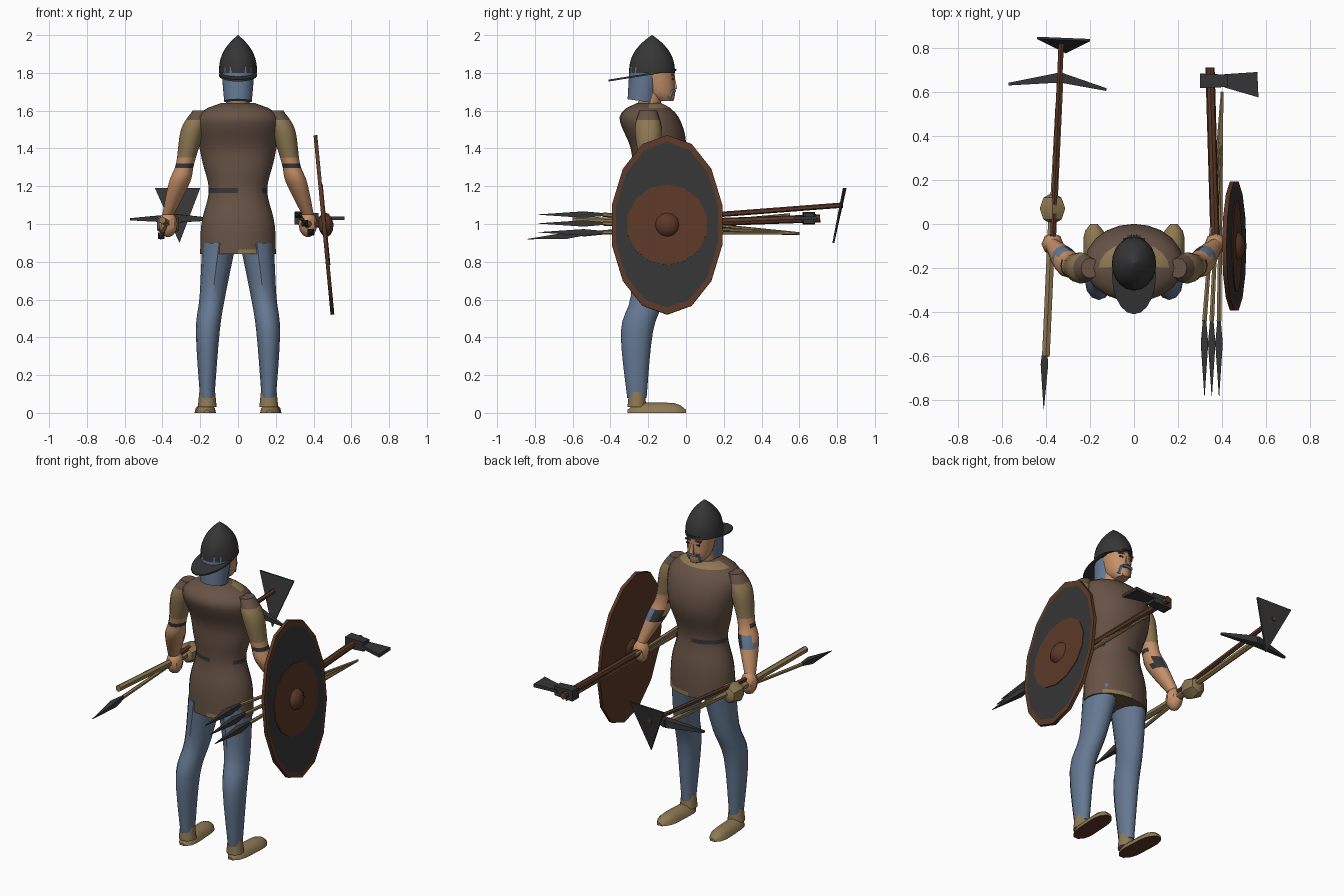
import bpy, bmesh, math
from mathutils import Vector, Quaternion

default_cube = bpy.data.objects.get("Cube")
if default_cube:
    bpy.data.objects.remove(default_cube)

UP = Vector((0, 0, 1))
FORWARD = Vector((0, 1, 0))
SIDEWAYS = Vector((1, 0, 0))
SIDES = {"left": 1, "right": -1}
made = []


def material(name, *rgb):
    mat = bpy.data.materials.new(name)
    mat.use_nodes = True
    mat.diffuse_color = (*rgb, 1)
    mat.node_tree.nodes["Principled BSDF"].inputs["Base Color"].default_value = (*rgb, 1)
    return mat


BROWN = material("tunic_brown", .135, .085, .06)
BLUE = material("trouser_blue", .13, .19, .29)
SKIN = material("skin", .56, .28, .14)
KHAKI = material("khaki", .27, .19, .085)
IRON = material("iron", .036, .036, .036)
WOOD = material("wood", .105, .04, .02)


def skin_loops(name, loops, color):
    """Join closed loops of points and cap both ends; color is a material or rule(loop, centre)."""
    bm = bmesh.new()
    loops = [[bm.verts.new(point) for point in loop] for loop in loops]
    faces = [(-1, bm.faces.new(loops[0])), (len(loops), bm.faces.new(loops[-1]))]
    for i, (low, high) in enumerate(zip(loops, loops[1:])):
        for k in range(len(low)):
            faces.append((i, bm.faces.new((low[k - 1], low[k], high[k], high[k - 1]))))
    used = []
    for i, face in faces:
        mat = color(i, face.calc_center_median()) if callable(color) else color
        if mat not in used:
            used.append(mat)
        face.material_index = used.index(mat)
    bmesh.ops.recalc_face_normals(bm, faces=bm.faces)
    mesh = bpy.data.meshes.new(name)
    bm.to_mesh(mesh)
    bm.free()
    for mat in used:
        mesh.materials.append(mat)
    obj = bpy.data.objects.new(name, mesh)
    bpy.context.collection.objects.link(obj)
    made.append(obj)


def loft(name, rings, color, sides=12, axis=UP, deep=1, floor=-1):
    """Skin rings (x, y, z, radius) set across the axis; deep stretches their second direction."""
    turn = axis.to_track_quat('Z', 'Y') if axis.xy.length else Quaternion()
    start, grow = (math.pi / 4, math.sqrt(2)) if sides == 4 else (math.pi / 2, 1)
    loops = []
    for *centre, radius in rings:
        loop = []
        for k in range(sides):
            angle = start + math.tau * k / sides
            flat = Vector((math.cos(angle), deep * math.sin(angle), 0))
            point = Vector(centre) + turn @ flat * radius * grow
            point.z = max(point.z, floor)
            loop.append(point)
        loops.append(loop)
    skin_loops(name, loops, color)


def curve(rings, steps=4):
    """Resample a few rings along a smooth spline."""
    keys = [Vector(ring) for ring in rings]
    keys = [keys[0], *keys, keys[-1]]
    result = []
    for a, b, c, d in zip(keys, keys[1:], keys[2:], keys[3:]):
        for step in range(steps):
            t = step / steps
            bend = (a * 2 - b * 5 + c * 4 - d) * t + (b * 3 - a - c * 3 + d) * t * t
            result.append(b + ((c - a) + bend) * t / 2)
    return result + [keys[-1]]


def rod(name, start, end, radius, color, sides=6, end_radius=None):
    start, end = Vector(start), Vector(end)
    loft(name, [(*start, radius), (*end, end_radius or radius)], color, sides, end - start)


def blob(name, centre, half_axis, radius, color, sides=12, steps=6):
    angles = [math.pi * k / steps for k in range(steps + 1)]
    rings = [(*(centre - half_axis * math.cos(a)), radius * max(math.sin(a), .1)) for a in angles]
    loft(name, rings, color, sides, half_axis)


def box(name, centre, width, depth, height, color):
    half = UP * height / 2
    rings = [(*(Vector(centre) + end), width / 2) for end in (-half, half)]
    loft(name, rings, color, 4, deep=depth / width)


def plate(name, points, offset, color):
    points = [Vector(point) for point in points]
    skin_loops(name, [points, [point + offset for point in points]], color)


def bump(z, middle, spread):
    return math.exp(-((z - middle) / spread) ** 2)


# Tunic with waist, chest and rounded shoulders
def tunic_ring(z):
    close = math.sqrt(1 - (max(z - 1.55, 0) / .1) ** 2)
    radius = .2 - .045 * bump(z, 1.18, .13) + .025 * bump(z, 1.52, .1)
    y = -.165 + .02 * bump(z, 1.38, .1) - .035 * bump(z, 1.6, .1)
    return (0, y, z, radius * close)


def tunic_color(i, centre):
    belt = i == 13 and (-.16 < centre.x < 0 or centre.x > .12)
    hem = i == 0 and 0 < centre.x < .15
    collar = i == 31 and centre.y > -.2
    return IRON if belt else KHAKI if hem or collar else BROWN


loft("tunic", [tunic_ring(.84 + k / 40) for k in range(33)], tunic_color, 20, deep=.72)


# Legs, shoes, arms and hands on both sides
def shoe_ring(t, side):
    rounding = 1 - abs(2 * t - 1) ** 5 * .7
    return (side * (.165 + t / 60), -.31 * (1 - t), 0, .054 * rounding)


def shoe_color(i, centre):
    return WOOD if centre.z < .002 else KHAKI


def arm_color(i, centre):
    if centre.z > 1.37:
        return BROWN if centre.z > 1.54 else KHAKI
    if 1.29 < centre.z < 1.33 and centre.y < -.16:
        return IRON
    if 1.2 < centre.z < 1.26 and centre.y > -.15:
        return BLUE if abs(centre.x) > .31 else IRON
    return SKIN


hands = {}
for label, s in SIDES.items():
    hip = (s * .1, -.17, .9, .09)
    thigh = (s * .135, -.2, .62, .068)
    calf = (s * .16, -.26, .43, .063)
    ankle = (s * .163, -.26, .08, .038)
    loft(label + "_leg", curve((hip, thigh, calf, ankle)), BLUE, deep=1.35)
    rings = [shoe_ring(k / 10, s) for k in range(11)]
    loft(label + "_shoe", rings, shoe_color, axis=FORWARD, floor=0)
    rod(label + "_shoe_cuff", (s * .163, -.26, .03), (s * .163, -.26, .11), .05, KHAKI, 12, .042)

    shoulder = (s * .2, -.2, 1.6, .04)
    upper_arm = (s * .24, -.2, 1.5, .062)
    elbow = (s * .28, -.19, 1.32, .048)
    forearm = (s * .31, -.17, 1.22, .056)
    wrist = (s * .37, -.1, 1.05, .031)
    loft(label + "_arm", curve((shoulder, upper_arm, elbow, forearm, wrist), 5), arm_color, deep=1.15)
    hands[label] = Vector((s * .37, -.09, 1))
    blob(label + "_hand", hands[label], UP * .07, .05, SKIN, 8)

# Head, hair and beard
rod("neck", (0, -.2, 1.6), (0, -.18, 1.72), .06, SKIN, 12)
chin, cheek, brow = (0, -.11, 1.65, .035), (0, -.14, 1.7, .066), (0, -.165, 1.83, .083)
loft("face", curve((chin, cheek, brow)), SKIN, 14, deep=1.25)
rod("hair", (0, -.235, 1.65), (0, -.21, 1.82), .075, BLUE, 14, .09)
rod("nose", (0, -.06, 1.715), (0, -.065, 1.77), .014, SKIN, 4, .007)
box("goatee", (0, -.083, 1.666), .045, .024, .03, BLUE)
box("moustache", (0, -.063, 1.705), .065, .022, .014, BLUE)
for label, s in SIDES.items():
    rod(label + "_moustache_end", (s * .032, -.073, 1.71), (s * .037, -.09, 1.665), .011, BLUE)
    box(label + "_eye", (s * .033, -.07, 1.767), .024, .01, .01, IRON)
    box(label + "_brow", (s * .033, -.07, 1.79), .036, .014, .01, WOOD)

# Pointed helmet with a sloping neck guard
helmet = [(0, -.18, 2 - .2 * (1 - t), .1 * (1.01 - t ** 2.5)) for t in (k / 8 for k in range(9))]
loft("helmet", helmet, IRON, 20, deep=1.2)
brim = []
for k in range(20):
    angle = math.tau * k / 20
    y = -.23 + .18 * math.sin(angle)
    brim.append((.1 * math.cos(angle), y, 1.83 + y * .16))
plate("neck_guard", brim, UP * -.01, IRON)

# Oval shield with wooden rim, centre and boss
facing = Vector((1, 0, .095)).normalized()
middle = Vector((.455, -.1, .995))
front = middle + facing * .01
oval = [(*(middle - facing * .01), .3), (*front, .3), (*front, .277)]
loft("shield", oval, lambda i, centre: IRON if i == len(oval) else WOOD, 14, facing, 1.59)
rod("shield_centre", middle, front + facing * .004, .215, WOOD, 14)
blob("shield_boss", front, facing * .04, .065, WOOD)
rod("shield_grip", hands["left"], middle, .015, WOOD)


# Axe and javelins in the left hand
def spear(name, tail, neck, tip):
    neck, tip = Vector(neck), Vector(tip)
    rod(name + "_shaft", neck, tail, .012, KHAKI, 6, .007)
    rings = [(*neck, .008), (*neck.lerp(tip, .3), .017), (*tip, .001)]
    loft(name + "_head", rings, IRON, 4, tip - neck)


eye = Vector((.345, .65, 1.03))
rod("axe_handle", hands["left"] - FORWARD * .05, eye + FORWARD * .06, .021, WOOD, 8)
rod("axe_socket", eye - SIDEWAYS * .045, eye + SIDEWAYS * .08, .033, IRON, 4, .028)
blade = [(.41, .68), (.56, .69), (.565, .575), (.41, .62)]
plate("axe_blade", [(x, y, eye.z - .01) for x, y in blade], UP * .02, IRON)
for k in range(3):
    tip = Vector((.32 + k * .033, -.78, 1.05 - k * .047))
    spear("javelin_%d" % (k + 1), (.4, .6, .95), tip + FORWARD * .34, tip)

# Spear, club, pick and hoe in the right hand
spear("long_spear", (-.35, .55, 1.05), (-.405, -.55, .945), (-.41, -.84, .92))
club = Vector((-.37, .07, 1))
rod("club_handle", (-.4, -.6, 1.02), club, .02, KHAKI)
blob("club_head", club, FORWARD * .07, .067, KHAKI, 6, 4)
pick = Vector((-.335, .665, 1.03))
rod("pick_handle", hands["right"], pick, .017, KHAKI)
for label, end in (("outer", (-.57, .635, 1.025)), ("inner", (-.125, .61, 1.025))):
    rod("pick_%s_point" % label, pick, end, .023, IRON, 4, .006)
rod("hoe_handle", hands["right"] + UP * .03, (-.33, .83, 1.1), .014, WOOD)
plate("hoe_blade", [(-.44, .85, 1.19), (-.2, .84, 1.19), (-.31, .785, .9)], FORWARD * -.01, IRON)

# Smooth rounded areas and keep edges crisp
bpy.ops.object.select_all(action='DESELECT')
for obj in made:
    obj.select_set(True)
bpy.context.view_layer.objects.active = made[0]
bpy.ops.object.shade_smooth_by_angle(angle=math.radians(40))
